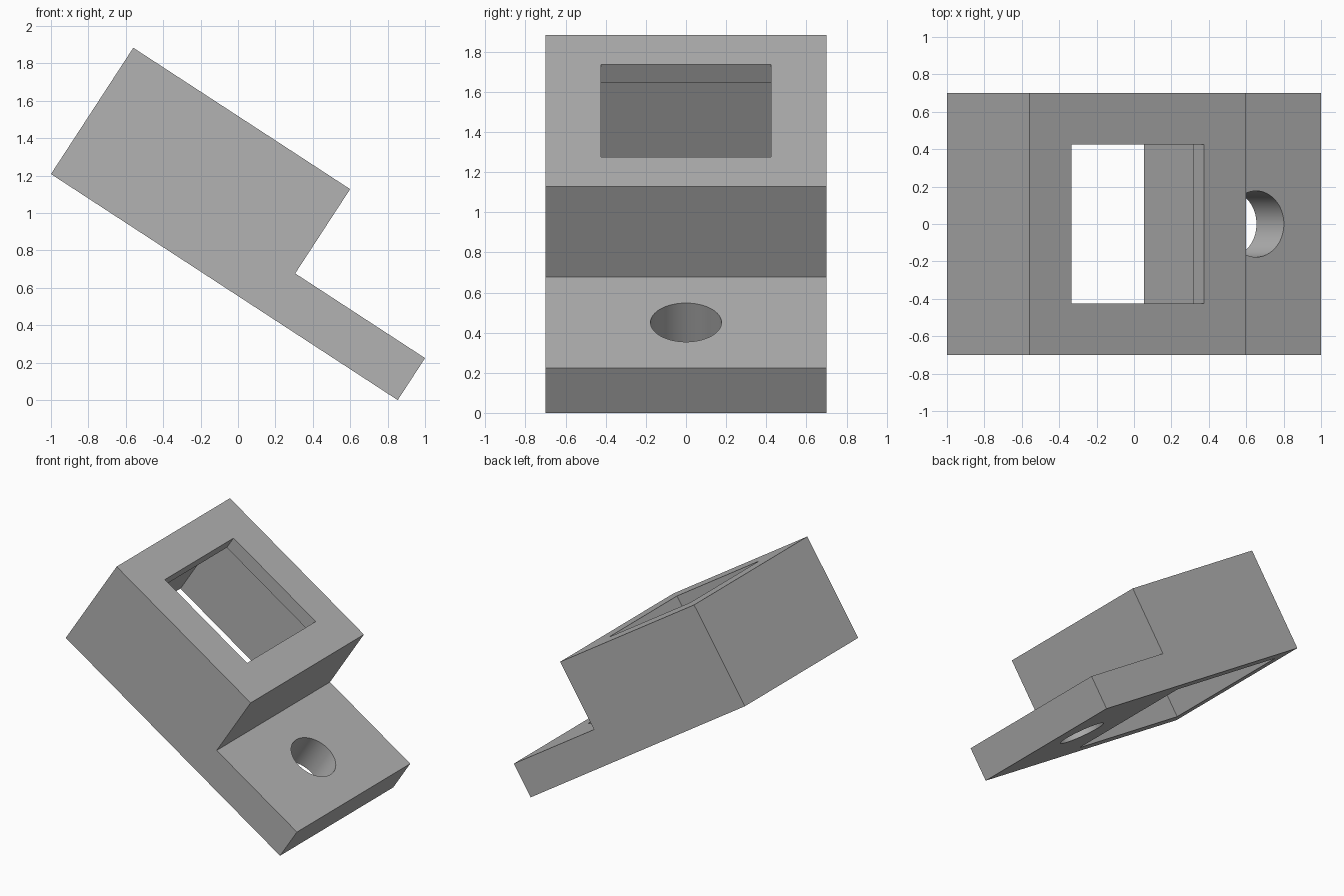
import bpy
import bmesh
import math
from mathutils import Matrix

cube = bpy.data.objects.get("Cube")
if cube:
    bpy.data.objects.remove(cube, do_unlink=True)

# Dimensions in the bracket's own frame (x along its base, z through its depth)
LENGTH, BLOCK, WIDTH = 2.213, 1.384, 1.4
DEPTH, TAB_DEPTH, LIP = 0.806, 0.268, 0.107
MID = BLOCK / 2
TILT = math.radians(33.1)

grey = bpy.data.materials.new("plain grey")
grey.use_nodes = True
colour = (0.45, 0.45, 0.45, 1)
grey.diffuse_color = colour
grey.node_tree.nodes["Principled BSDF"].inputs["Base Color"].default_value = colour


def add_object(name, bm):
    bmesh.ops.recalc_face_normals(bm, faces=bm.faces)
    mesh = bpy.data.meshes.new(name)
    bm.to_mesh(mesh)
    bm.free()
    mesh.materials.append(grey)
    obj = bpy.data.objects.new(name, mesh)
    bpy.context.collection.objects.link(obj)
    return obj


def box_cutter(name, size, low, high):
    bm = bmesh.new()
    place = Matrix.Translation((MID, 0, (low + high) / 2))
    scale = Matrix.Diagonal((size, size, high - low, 1))
    bmesh.ops.create_cube(bm, size=1, matrix=place @ scale)
    return add_object(name, bm)


# Stepped body: a deep block with a thin mounting tab
bm = bmesh.new()
profile = [(0, 0), (LENGTH, 0), (LENGTH, TAB_DEPTH),
           (BLOCK, TAB_DEPTH), (BLOCK, DEPTH), (0, DEPTH)]
side = bm.faces.new([bm.verts.new((x, -WIDTH / 2, z)) for x, z in profile])
extruded = bmesh.ops.extrude_face_region(bm, geom=[side])["geom"]
bmesh.ops.translate(bm, vec=(0, WIDTH, 0),
                    verts=[v for v in extruded if isinstance(v, bmesh.types.BMVert)])
body = add_object("mounting_bracket", bm)

# Wide rear cavity, smaller front window, and round screw hole
cavity = box_cutter("cavity_cutter", 1.13, -0.2, DEPTH - LIP)
window = box_cutter("window_cutter", 0.848, DEPTH - LIP - 0.1, DEPTH + 0.2)
bm = bmesh.new()
bmesh.ops.create_cone(bm, cap_ends=True, segments=64, radius1=0.177, radius2=0.177,
                      depth=1, matrix=Matrix.Translation(((BLOCK + LENGTH) / 2, 0, 0)))
hole = add_object("screw_hole_cutter", bm)

bpy.ops.object.select_all(action="DESELECT")
bpy.context.view_layer.objects.active = body
body.select_set(True)
for cutter in (cavity, window, hole):
    cutter.hide_render = True
    cut = body.modifiers.new(cutter.name, "BOOLEAN")
    cut.operation = "DIFFERENCE"
    cut.solver = "EXACT"
    cut.object = cutter
    bpy.ops.object.modifier_apply(modifier=cut.name)
    bpy.data.objects.remove(cutter, do_unlink=True)

# Smooth the hole wall, then tip the bracket onto its tab edge
bpy.ops.object.shade_smooth_by_angle(angle=math.radians(30))
body.rotation_euler = (0, TILT, 0)
body.location = (-1, 0, LENGTH * math.sin(TILT))
